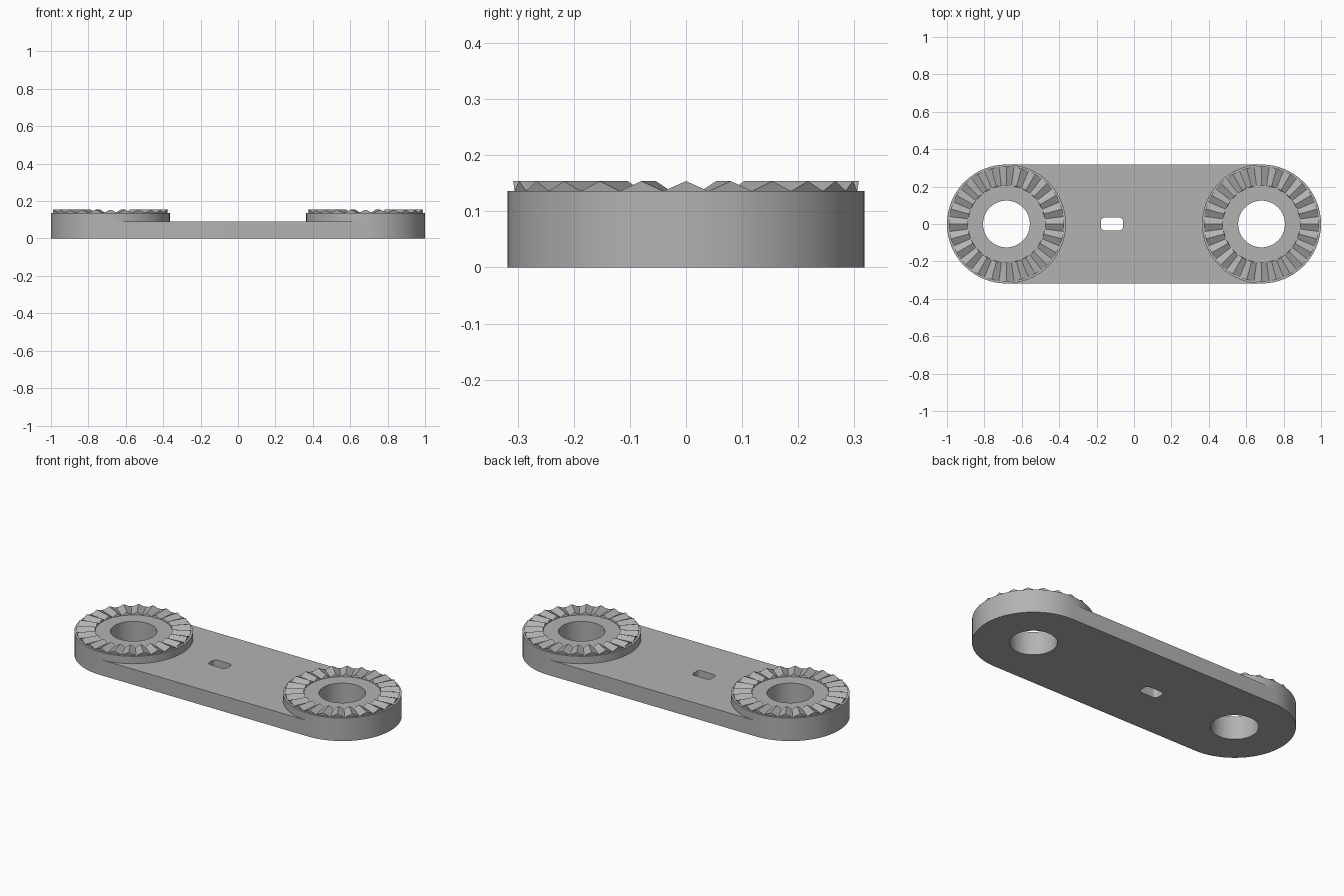
import bpy, bmesh
from math import sin, cos, pi, radians

if "Cube" in bpy.data.objects:
    bpy.data.objects.remove(bpy.data.objects["Cube"])

END_X, END_R, HOLE_R = 0.682, 0.318, 0.125
PLATE_Z, BOSS_Z, TOOTH_Z = 0.092, 0.136, 0.154
TOOTH_IN, TOOTH_OUT, TEETH = 0.207, 0.308, 24

grey = bpy.data.materials.new("plain_grey")
grey.use_nodes = True
grey.diffuse_color = (0.45, 0.45, 0.45, 1)
grey.node_tree.nodes["Principled BSDF"].inputs["Base Color"].default_value = grey.diffuse_color


def arc(cx, cy, r, start, sweep, steps):
    angles = [radians(start + sweep * i / steps) for i in range(steps + 1)]
    return [(cx + r * cos(a), cy + r * sin(a)) for a in angles]


def circle(cx, r, steps=64):
    return arc(cx, 0, r, 0, 360, steps)[:-1]


def slab(name, outlines, z0, z1):
    """Extrude closed outlines; inner outlines become holes."""
    curve = bpy.data.curves.new(name, 'CURVE')
    curve.dimensions = '2D'
    curve.fill_mode = 'BOTH'
    curve.extrude = (z1 - z0) / 2
    for points in outlines:
        spline = curve.splines.new('POLY')
        spline.points.add(len(points) - 1)
        for p, (x, y) in zip(spline.points, points):
            p.co = (x, y, 0, 1)
        spline.use_cyclic_u = True
    source = bpy.data.objects.new(name + "_outline", curve)
    bpy.context.collection.objects.link(source)
    bpy.context.view_layer.update()
    evaluated = source.evaluated_get(bpy.context.evaluated_depsgraph_get())
    mesh = bpy.data.meshes.new_from_object(evaluated)
    bpy.data.objects.remove(source)
    bm = bmesh.new()
    bm.from_mesh(mesh)
    bmesh.ops.remove_doubles(bm, verts=bm.verts, dist=1e-5)
    bmesh.ops.translate(bm, verts=bm.verts, vec=(0, 0, (z0 + z1) / 2))
    finish(name, bm, mesh, smooth=True)


def finish(name, bm, mesh, smooth=False):
    bmesh.ops.recalc_face_normals(bm, faces=bm.faces)
    bm.to_mesh(mesh)
    bm.free()
    mesh.materials.clear()
    mesh.materials.append(grey)
    obj = bpy.data.objects.new(name, mesh)
    bpy.context.collection.objects.link(obj)
    if smooth:
        bpy.ops.object.select_all(action='DESELECT')
        obj.select_set(True)
        bpy.context.view_layer.objects.active = obj
        bpy.ops.object.shade_smooth_by_angle(angle=radians(30))


def tooth_ring(name, cx):
    """Ring of radial wedge teeth with level ridges."""
    bm = bmesh.new()
    half = pi / TEETH
    for i in range(TEETH):
        mid = 2 * pi * i / TEETH
        ends = []
        for r in (TOOTH_IN, TOOTH_OUT):
            corners = ((mid - half, BOSS_Z), (mid, TOOTH_Z), (mid + half, BOSS_Z))
            ends.append([bm.verts.new((cx + r * cos(a), r * sin(a), z)) for a, z in corners])
        inner, outer = ends
        bm.faces.new(inner)
        bm.faces.new(outer)
        for j in range(3):
            k = (j + 1) % 3
            bm.faces.new((inner[j], inner[k], outer[k], outer[j]))
    finish(name, bm, bpy.data.meshes.new(name))


# Long rounded plate with two round holes and a small off-centre slot
body = arc(END_X, 0, END_R, -90, 180, 32) + arc(-END_X, 0, END_R, 90, 180, 32)
slot = []
for sx, sy, start in ((1, 1, 0), (-1, 1, 90), (-1, -1, 180), (1, -1, 270)):
    slot += arc(-0.118 + sx * 0.038, sy * 0.014, 0.021, start, 90, 6)
slab("link_plate", [body, circle(END_X, HOLE_R), circle(-END_X, HOLE_R), slot], 0, PLATE_Z)

# Raised bosses with toothed faces at both ends
for side, x in (("left", END_X), ("right", -END_X)):
    slab(side + "_boss", [circle(x, END_R), circle(x, HOLE_R)], PLATE_Z, BOSS_Z)
    tooth_ring(side + "_teeth", x)
